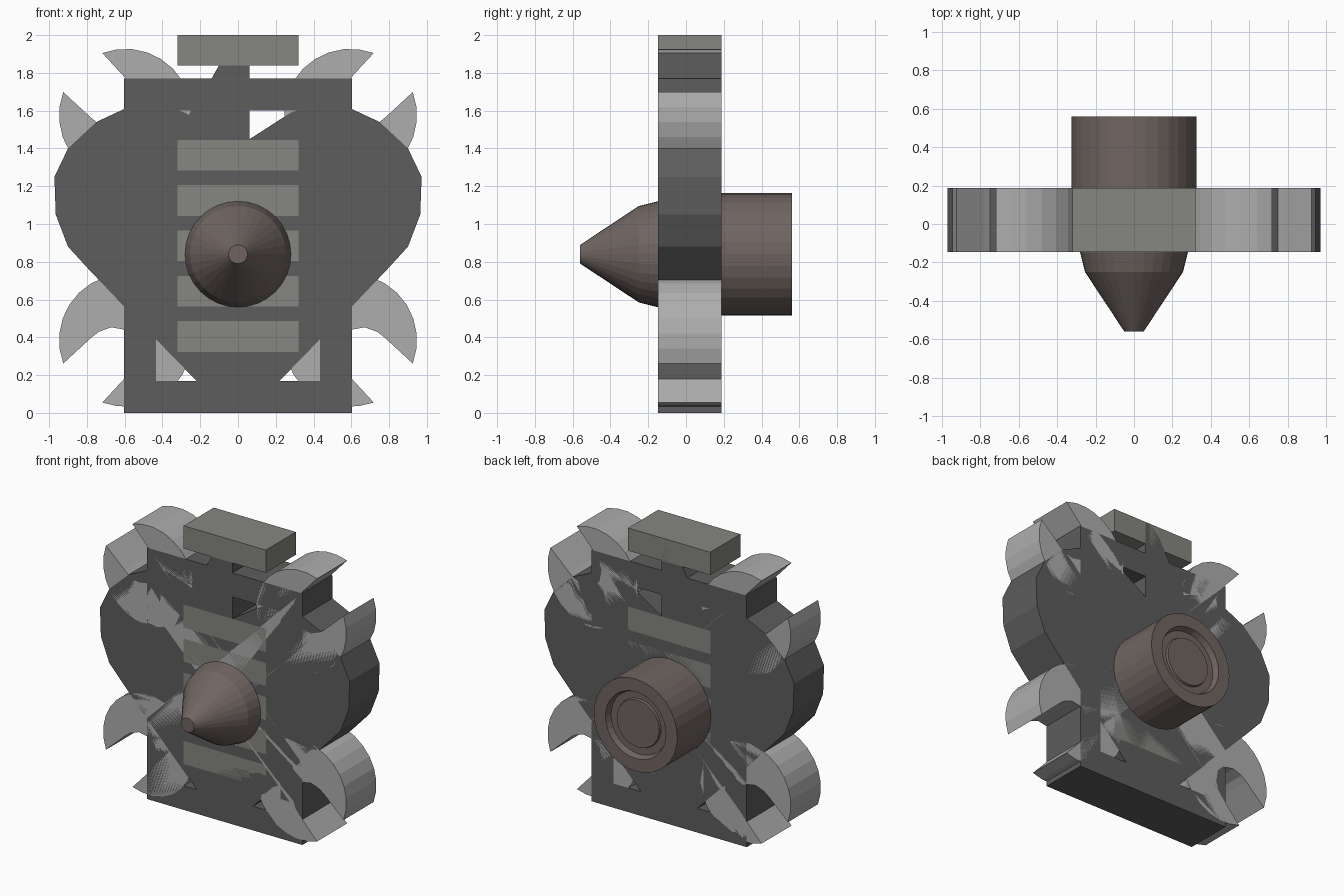
import bpy, bmesh, math

if "Cube" in bpy.data.objects:
    bpy.data.objects.remove(bpy.data.objects["Cube"])

FRONT, BACK = -0.147, 0.187   # shared thickness of all the flat emblems


def material(name, rgb):
    m = bpy.data.materials.new(name)
    m.diffuse_color = (*rgb, 1)
    m.use_nodes = True
    m.node_tree.nodes["Principled BSDF"].inputs["Base Color"].default_value = m.diffuse_color
    return m


light = material("light_grey", (0.42, 0.42, 0.42))
dark = material("dark_grey", (0.11, 0.11, 0.11))
stone = material("stone_grey", (0.24, 0.24, 0.22))
brown = material("brown", (0.16, 0.13, 0.12))


def finish(name, bm, mat):
    bmesh.ops.recalc_face_normals(bm, faces=bm.faces)
    me = bpy.data.meshes.new(name)
    bm.to_mesh(me)
    bm.free()
    me.materials.append(mat)
    ob = bpy.data.objects.new(name, me)
    bpy.context.collection.objects.link(ob)
    return ob


def plate(name, pts, mat, faces=None):
    """Extrude an x/z outline from the front plane to the back plane."""
    bm = bmesh.new()
    vs = [bm.verts.new((x, FRONT, z)) for x, z in pts]
    fs = [bm.faces.new([vs[i] for i in f]) for f in (faces or [range(len(vs))])]
    ext = bmesh.ops.extrude_face_region(bm, geom=fs, use_keep_orig=True)
    for g in ext["geom"]:
        if isinstance(g, bmesh.types.BMVert):
            g.co.y = BACK
    return finish(name, bm, mat)


def rect(x, z0, z1):
    return [(-x, z0), (x, z0), (x, z1), (-x, z1)]


# battery frame with open middle
plate("battery_frame", rect(0.604, 0, 1.77) + rect(0.435, 0.17, 1.6), dark,
      [(i, (i + 1) % 4, (i + 1) % 4 + 4, i + 4) for i in range(4)])

# charge bars, with the battery terminal on top
for i in range(5):
    z = 0.323 + 0.24 * i
    plate(f"charge_bar_{i + 1}", rect(0.32, z, z + 0.163), stone)
plate("battery_terminal", rect(0.32, 1.84, 2.0), stone)

# heart
half = [(0.04, 0), (0.22, 0.17), (0.6, 0.56), (0.79, 0.76), (0.9, 0.88),
        (0.965, 1.05), (0.972, 1.25), (0.9, 1.4), (0.75, 1.54), (0.6, 1.61),
        (0.45, 1.645), (0.28, 1.59)]
plate("heart", half + [(0, 1.41)] + [(-x, z) for x, z in reversed(half)], dark)

# lightning bolt, point-symmetric
bolt = [(0.06, 2.0), (0.01, 1.99), (-0.05, 1.93), (-0.14, 1.77), (-0.25, 1.6),
        (-0.56, 0.87), (-0.55, 0.8), (-0.5, 0.78), (-0.06, 0.78)]
plate("lightning_bolt", bolt + [(-x, 2 - z) for x, z in bolt], dark)

# two crossed double-ended wrenches
R, W, REACH = 0.352, 0.14, 0.842
a0, a1 = math.radians(24.5), math.pi - math.asin(W / R)
jaw = [(-0.045, 0.03), (0.005, 0.102), (0.07, 0.132), (0.12, 0.138)]
arc = [(R * math.cos(a0 + (a1 - a0) * k / 10), R * math.sin(a0 + (a1 - a0) * k / 10))
       for k in range(11)]
side = jaw + arc
head = [(u, -v) for u, v in reversed(side)] + side
head = [(u + REACH, v) for u, v in head]
outline = head + [(-u, -v) for u, v in head]
c = math.sqrt(0.5)
for name, s in (("wrench_right", 1), ("wrench_left", -1)):
    plate(name, [(s * c * (u - v), 0.98 + c * (u + v)) for u, v in outline], light)

# bullet: (radius, y) profile from nose to recessed base
profile = [(0.05, -0.56), (0.255, -0.25), (0.28, -0.15), (0.29, -0.06),
           (0.325, 0.0), (0.325, 0.56), (0.235, 0.56), (0.22, 0.52),
           (0.17, 0.52), (0.165, 0.535)]
N = 32
bm = bmesh.new()
rings = [[bm.verts.new((r * math.cos(2 * math.pi * k / N), y,
                        0.84 + r * math.sin(2 * math.pi * k / N))) for k in range(N)]
         for r, y in profile]
for a, b in zip(rings, rings[1:]):
    for k in range(N):
        bm.faces.new((a[k], a[(k + 1) % N], b[(k + 1) % N], b[k]))
bm.faces.new(rings[0])
bm.faces.new(rings[-1])
finish("bullet", bm, brown)
